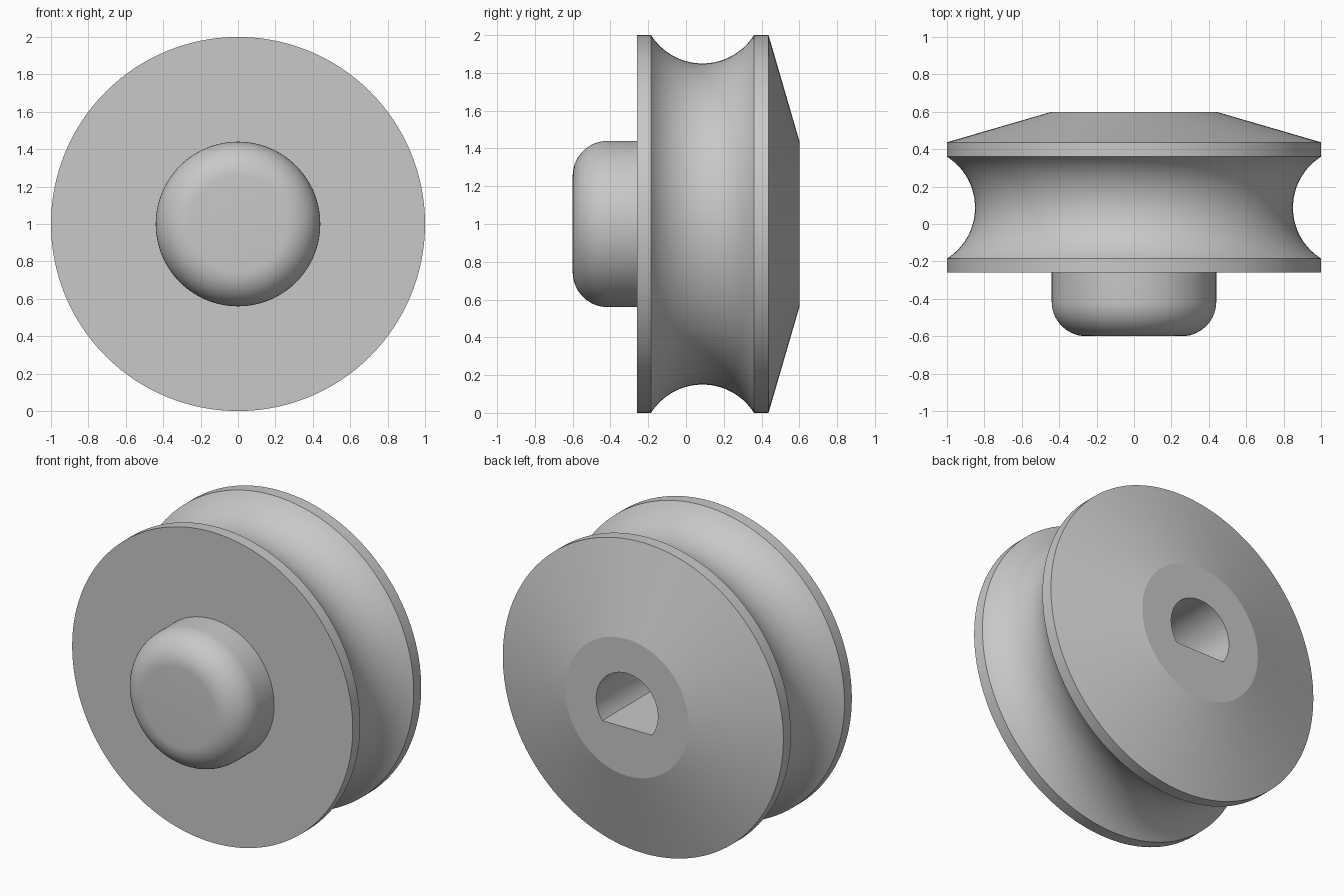
import bpy
import bmesh
from math import sin, cos, asin, pi, radians

cube = bpy.data.objects.get("Cube")
if cube:
    bpy.data.objects.remove(cube, do_unlink=True)

SIDES = 128
HUB_R = 0.44
BORE_R = 0.22
BORE_FLAT = 0.131


def arc(r, y, radius, start, end, steps):
    """Points (radius from axle, y) along an arc, angles measured from outward."""
    angles = [start + (end - start) * i / steps for i in range(steps + 1)]
    return [(r + radius * cos(a), y + radius * sin(a)) for a in angles]


def ring(bm, r, y, flat=None):
    """Circle of vertices around the axle, optionally cut level at the bottom."""
    verts = []
    for i in range(SIDES):
        a = 2 * pi * i / SIDES
        h = r * sin(a)
        if flat is not None:
            h = max(h, -flat)
        verts.append(bm.verts.new((r * cos(a), y, 1 + h)))
    return verts


# Outer profile: rounded knob, front flange, rope groove, rear flange, cone
fillet = 0.185
profile = arc(HUB_R - fillet, -0.6 + fillet, fillet, -pi / 2, 0, 14)
profile += [(HUB_R, -0.26), (1, -0.26)]
groove_r, groove_y, half_width = 0.3225, 0.0875, 0.2725
swing = asin(half_width / groove_r)
profile += arc(0.85 + groove_r, groove_y, groove_r, pi + swing, pi - swing, 28)
profile += [(1, 0.437), (HUB_R, 0.6)]

bm = bmesh.new()
rings = [ring(bm, r, y) for r, y in profile]

# D-shaped blind bore in the rear face
rings += [ring(bm, BORE_R, y, BORE_FLAT) for y in (0.6, -0.26)]

for a, b in zip(rings, rings[1:]):
    for i in range(SIDES):
        j = (i + 1) % SIDES
        bm.faces.new((a[i], a[j], b[j], b[i]))
bm.faces.new(rings[0])
bm.faces.new(rings[-1])
bmesh.ops.recalc_face_normals(bm, faces=bm.faces)

mesh = bpy.data.meshes.new("grooved_pulley")
bm.to_mesh(mesh)
bm.free()

# Plain grey material
grey = bpy.data.materials.new("plain grey")
grey.use_nodes = True
colour = (0.58, 0.58, 0.58, 1)
grey.diffuse_color = colour
grey.node_tree.nodes["Principled BSDF"].inputs["Base Color"].default_value = colour
mesh.materials.append(grey)

pulley = bpy.data.objects.new("grooved_pulley", mesh)
bpy.context.collection.objects.link(pulley)
bpy.ops.object.select_all(action="DESELECT")
pulley.select_set(True)
bpy.context.view_layer.objects.active = pulley
bpy.ops.object.shade_smooth_by_angle(angle=radians(12))
